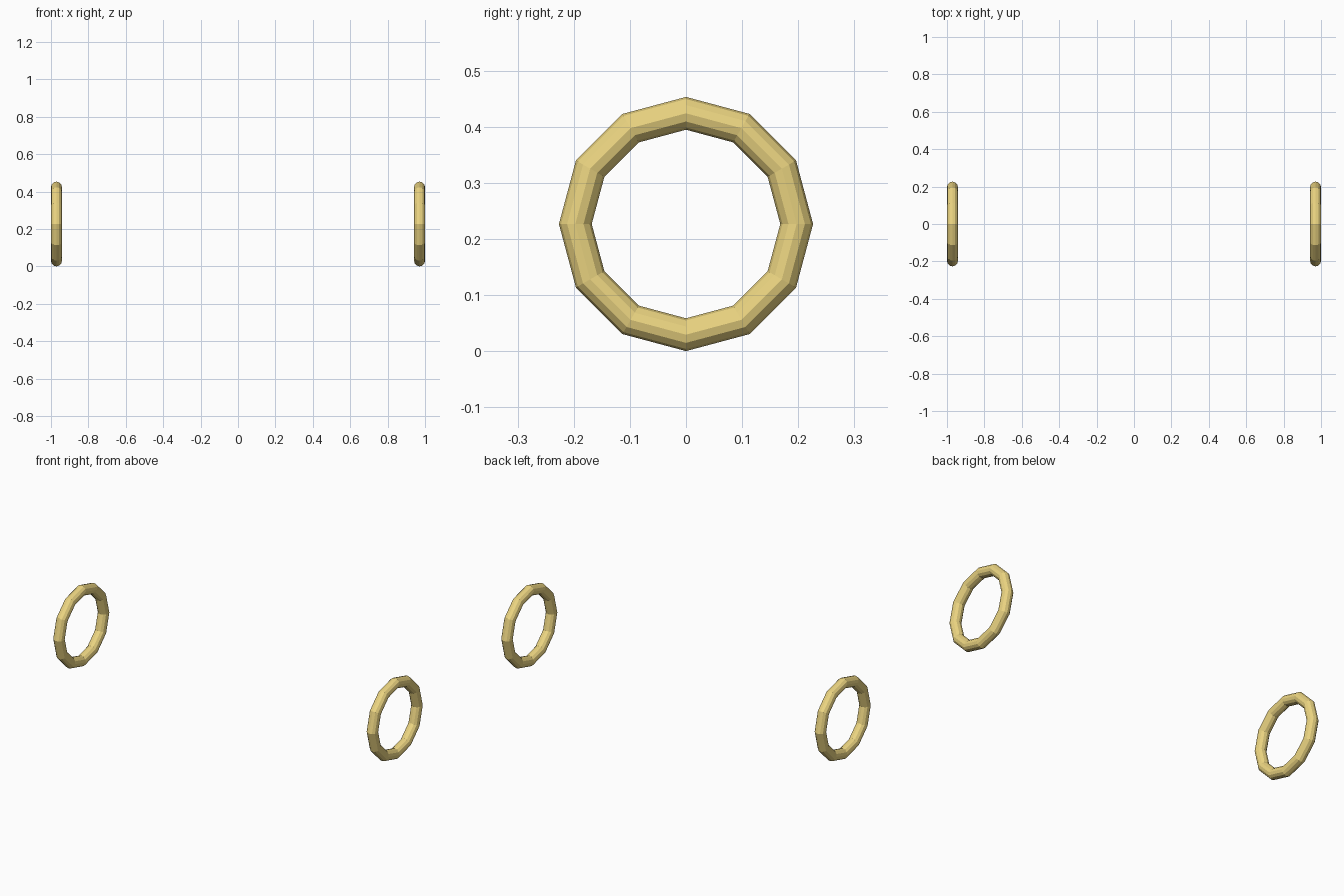
import bpy
from math import pi

if "Cube" in bpy.data.objects:
    bpy.data.objects.remove(bpy.data.objects["Cube"])

# Sizes of one ring
OUTER, INNER = 0.2265, 0.168
MAJOR = (OUTER + INNER) / 2
MINOR = (OUTER - INNER) / 2

gold = bpy.data.materials.new("gold")
gold.diffuse_color = (0.83, 0.66, 0.22, 1)
gold.use_nodes = True
gold.node_tree.nodes["Principled BSDF"].inputs["Base Color"].default_value = gold.diffuse_color


def add_ring(name, x):
    """Upright low-poly hoop with its axis along x."""
    bpy.ops.mesh.primitive_torus_add(
        major_segments=12, minor_segments=12,
        major_radius=MAJOR, minor_radius=MINOR,
        location=(x, 0, OUTER), rotation=(0, pi / 2, 0))
    ring = bpy.context.object
    ring.name = name
    ring.data.materials.append(gold)
    bpy.ops.object.shade_flat()


# Matching pair of hoops, outer faces at x = -1 and x = 1
for name, side in (("left_hoop", -1), ("right_hoop", 1)):
    add_ring(name, side * (1 - MINOR))
